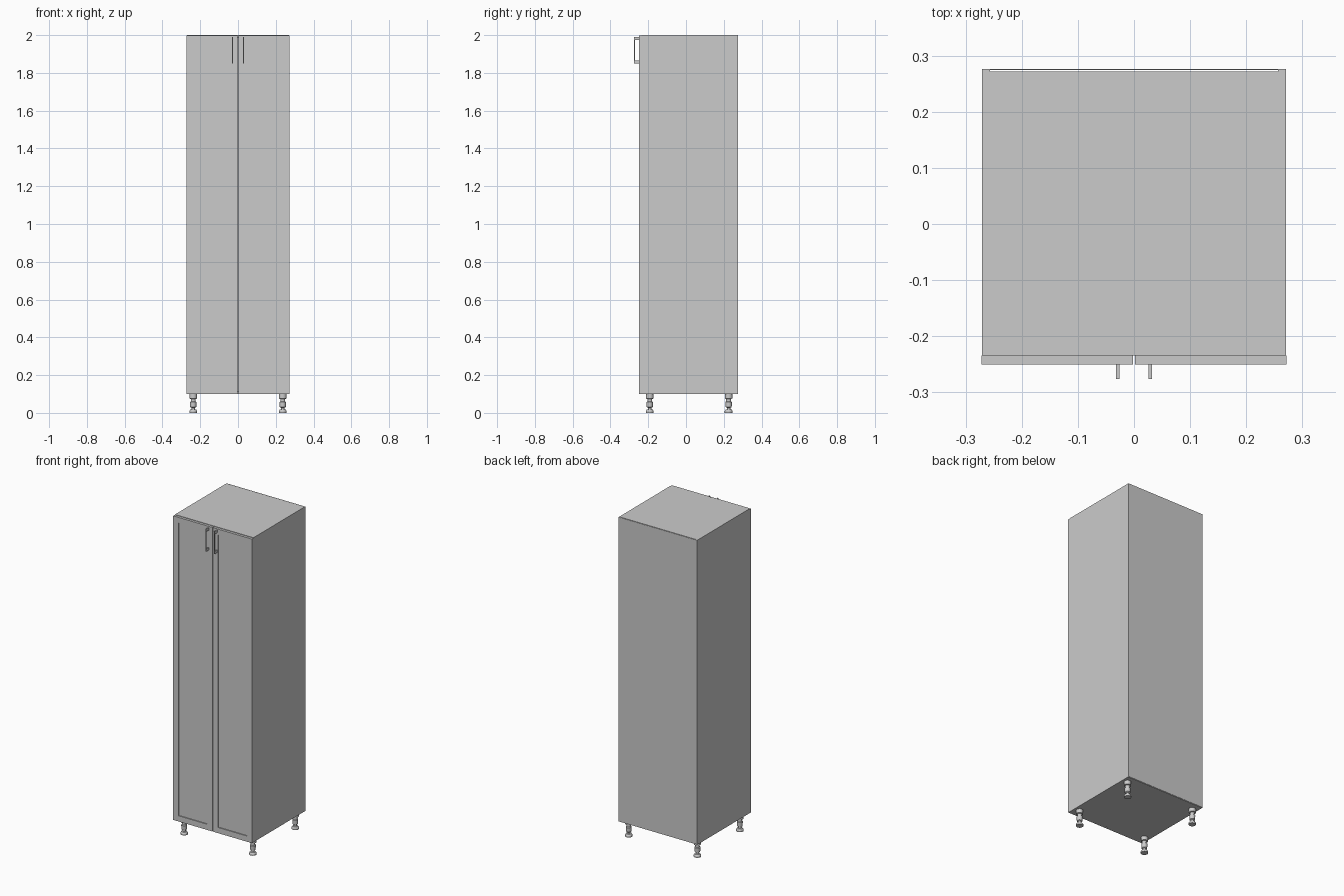
import bpy, bmesh, math
from mathutils import Matrix, Vector

if "Cube" in bpy.data.objects:
    bpy.data.objects.remove(bpy.data.objects["Cube"])


def finish(name, bm):
    bmesh.ops.recalc_face_normals(bm, faces=bm.faces[:])
    me = bpy.data.meshes.new(name)
    bm.to_mesh(me)
    bm.free()
    ob = bpy.data.objects.new(name, me)
    bpy.context.collection.objects.link(ob)
    return ob


def add_box(bm, x, y, z):
    lo, hi = Vector((x[0], y[0], z[0])), Vector((x[1], y[1], z[1]))
    m = Matrix.Translation((lo + hi) / 2) @ Matrix.Diagonal((*(hi - lo), 1))
    bmesh.ops.create_cube(bm, size=1, matrix=m)


def box(name, x, y, z):
    bm = bmesh.new()
    add_box(bm, x, y, z)
    return finish(name, bm)


W, T = 0.271, 0.014              # half width, board thickness
FRONT, CARCASS, BACK = -0.25, -0.2345, 0.2765
Z0, Z1 = 0.1, 2.0

# Carcass: sides, top, bottom and a thin back with a narrow slot before it
for side, s in (("left", -1), ("right", 1)):
    xs = sorted((s * W, s * (W - T)))
    box(side + "_side", xs, (CARCASS, BACK - 0.002), (Z0, Z1))
inner = (-W + T, W - T)
box("top_board", inner, (CARCASS, 0.2715), (Z1 - T, Z1))
box("bottom_board", inner, (CARCASS, 0.2715), (Z0, Z0 + T))
box("back_panel", (-W, W), (BACK - 0.002, BACK), (Z0 + 0.001, Z1 - 0.001))


# Doors with a shallow recessed panel
def door(name, s):
    bm = bmesh.new()
    add_box(bm, sorted((s * 0.002, s * 0.272)), (FRONT, CARCASS), (Z0, Z1 - 0.003))
    bmesh.ops.recalc_face_normals(bm, faces=bm.faces[:])
    face = min(bm.faces, key=lambda f: f.calc_center_median().y)
    bmesh.ops.inset_region(bm, faces=[face], thickness=0.05)
    res = bmesh.ops.extrude_discrete_faces(bm, faces=[face])
    bmesh.ops.translate(bm, verts=res["faces"][0].verts[:], vec=(0, 0.006, 0))
    return finish(name, bm)


# Bar handle with a post at each end
def handle(name, x):
    bm = bmesh.new()
    xs, z0, z1, y = (x - 0.003, x + 0.003), 1.849, 1.989, -0.276
    outline = [(FRONT, z0), (y, z0), (y, z1), (FRONT, z1), (FRONT, z1 - 0.016),
               (y + 0.005, z1 - 0.016), (y + 0.005, z0 + 0.016), (FRONT, z0 + 0.016)]
    face = bm.faces.new([bm.verts.new((xs[0], a, b)) for a, b in outline])
    res = bmesh.ops.extrude_face_region(bm, geom=[face])
    moved = [v for v in res["geom"] if isinstance(v, bmesh.types.BMVert)]
    bmesh.ops.translate(bm, verts=moved, vec=(xs[1] - xs[0], 0, 0))
    return finish(name, bm)


for side, s in (("left", -1), ("right", 1)):
    door(side + "_door", s)
    handle(side + "_handle", s * 0.029)


# Adjustable feet, lathed from a stepped profile (radius, height)
def foot(name, x, y):
    profile = [(0, 0), (0.021, 0), (0.021, 0.009), (0.016, 0.017), (0.009, 0.019),
               (0.009, 0.027), (0.016, 0.031), (0.017, 0.058), (0.013, 0.061),
               (0.013, 0.074), (0.020, 0.076), (0.020, 0.1), (0, 0.1)]
    bm = bmesh.new()
    vs = [bm.verts.new((r, 0, z)) for r, z in profile]
    es = [bm.edges.new(p) for p in zip(vs, vs[1:])]
    bmesh.ops.spin(bm, geom=vs + es, cent=(0, 0, 0), axis=(0, 0, 1),
                   angle=math.tau, steps=24)
    bmesh.ops.remove_doubles(bm, verts=bm.verts[:], dist=0.0002)
    ob = finish(name, bm)
    ob.location = (x, y, 0)
    bpy.ops.object.select_all(action='DESELECT')
    ob.select_set(True)
    bpy.context.view_layer.objects.active = ob
    bpy.ops.object.shade_smooth_by_angle(angle=math.radians(30))


for depth, y in (("front", -0.192), ("back", 0.226)):
    for side, s in (("left", -1), ("right", 1)):
        foot(f"{depth}_{side}_foot", s * 0.237, y)
